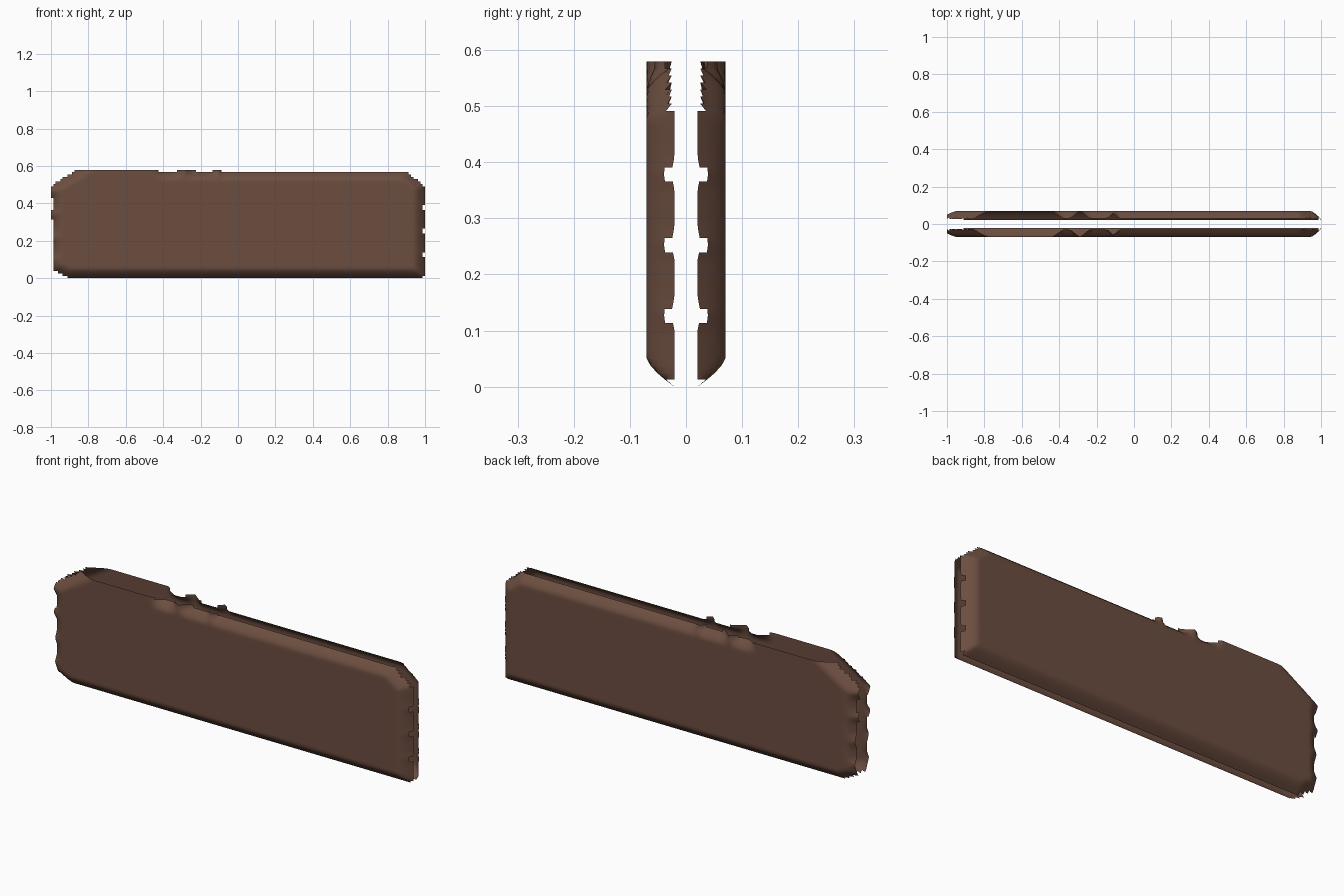
import bpy, bmesh, math

if "Cube" in bpy.data.objects:
    bpy.data.objects.remove(bpy.data.objects["Cube"])

NX, NZ = 160, 46
H, Y = 0.58, 0.0705


def clamp(v):
    return max(0.0, min(1.0, v))


def bump(v, centre, width):
    return clamp(1 - abs(v - centre) / width)


def roll(dist, width, depth):
    """Inward curl that grows as the rim gets near."""
    return depth * clamp(1 - dist / width) ** 1.5


# Distance inside each bevelled corner
def corner_dist(x, z):
    return min((0.99 - x) * 0.61 + (0.50 - z) * 0.79,
               (x + 0.99) * 0.52 + (0.50 - z) * 0.85,
               (x + 0.985) * 0.45 + (z - 0.04) * 0.89)


# How strongly the top rim curls along the length
def top_curl(x):
    r = clamp((x + 0.44) / 0.06)
    return r * (1 - bump(x, -0.29, 0.05)) * (1 - 0.7 * bump(x, -0.11, 0.03))


def surface(x, z):
    right_wave = max(bump(z, c, 0.03) for c in (0.38, 0.255, 0.13))
    left_wave = max(bump(z, c, 0.04) for c in (0.465, 0.345, 0.22, 0.10))
    right = roll(1.0 - x, 0.06, 0.05 - 0.006 * right_wave)
    left = roll(x + 1.0, 0.06, 0.045 - 0.025 * left_wave)
    bottom = roll(z, 0.052, 0.050)
    top = roll(0.567 - z, 0.042, 0.040) * top_curl(x)
    corner = roll(corner_dist(x, z), 0.05, 0.045)
    return Y - max(right, left, bottom, top, corner)


# Stepped rim: which grid cells belong to the cover
def keep(x, z):
    if corner_dist(x, z) < 0:
        return False
    tall = x < -0.42 or -0.33 < x < -0.22 or -0.14 < x < -0.09
    if z > 0.567 and not tall:
        return False
    if x < -0.9875 and not (0.43 < z < 0.50 or 0.32 < z < 0.37):
        return False
    if x > 0.9875 and any(a < z < a + 0.022 for a in (0.365, 0.24, 0.115)):
        return False
    if x > 0.9875 and z < 0.0126:
        return False
    return True


brown = bpy.data.materials.new("brown")
brown.diffuse_color = (0.150, 0.075, 0.051, 1)
brown.use_nodes = True
brown.node_tree.nodes["Principled BSDF"].inputs["Base Color"].default_value = brown.diffuse_color


def cover(name, side):
    bm = bmesh.new()
    xs = [-1 + 2 * i / NX for i in range(NX + 1)]
    zs = [H * j / NZ for j in range(NZ + 1)]
    grid = [[bm.verts.new((x, side * surface(x, z), z)) for z in zs] for x in xs]
    for i in range(NX):
        for j in range(NZ):
            if keep((xs[i] + xs[i + 1]) / 2, (zs[j] + zs[j + 1]) / 2):
                quad = [grid[i][j], grid[i + 1][j], grid[i + 1][j + 1], grid[i][j + 1]]
                bm.faces.new(quad if side < 0 else quad[::-1]).smooth = True
    bmesh.ops.delete(bm, geom=[v for v in bm.verts if not v.link_faces], context='VERTS')
    mesh = bpy.data.meshes.new(name)
    bm.to_mesh(mesh)
    bm.free()
    mesh.materials.append(brown)
    bpy.context.collection.objects.link(bpy.data.objects.new(name, mesh))


# Two open covers facing away from each other
cover("front_cover", -1)
cover("back_cover", 1)
